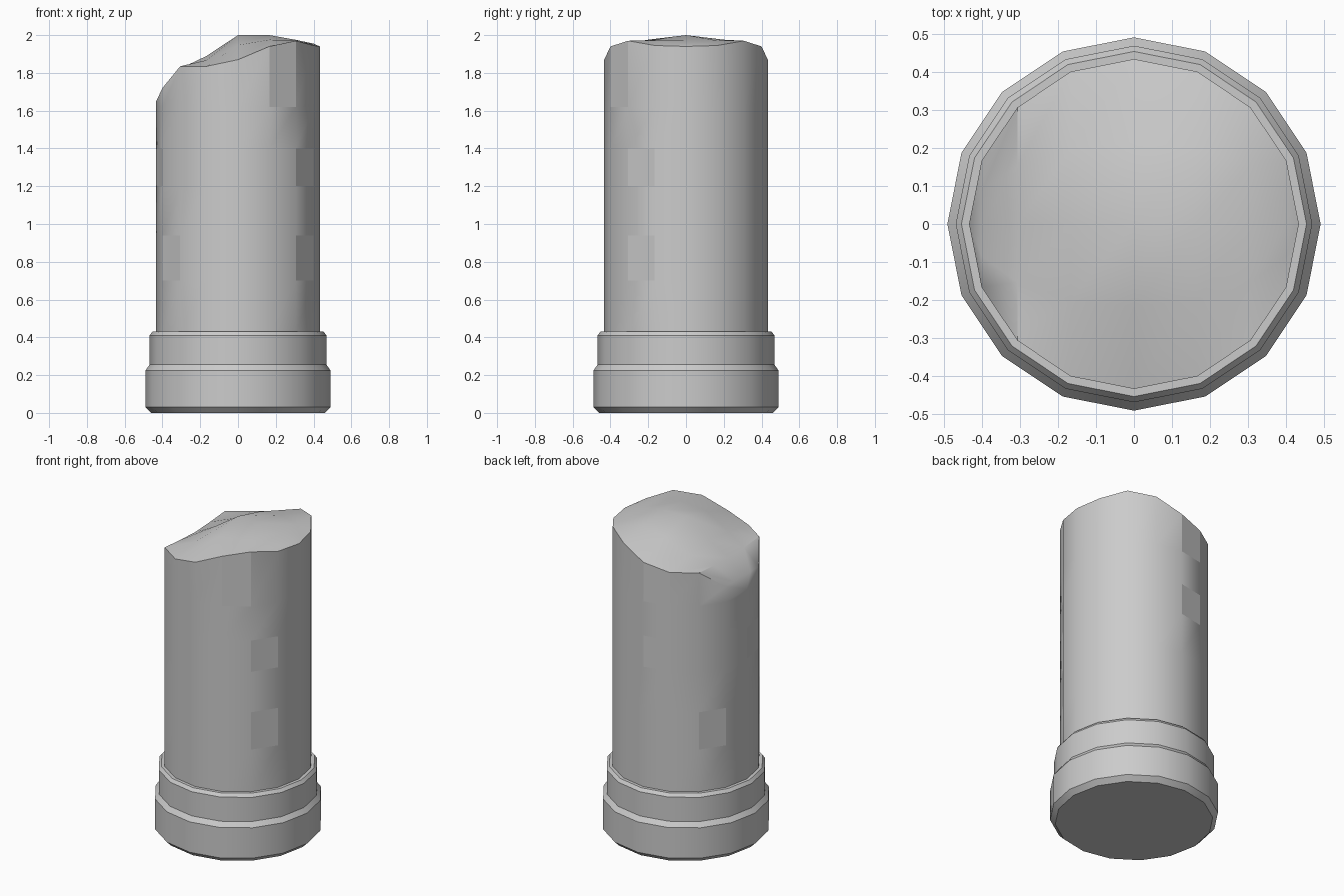
import bpy, bmesh, math

if "Cube" in bpy.data.objects:
    bpy.data.objects.remove(bpy.data.objects["Cube"], do_unlink=True)

SIDES = 16
stone = bpy.data.materials.new("grey stone")
stone.use_nodes = True
stone.diffuse_color = (0.6, 0.6, 0.6, 1)
stone.node_tree.nodes["Principled BSDF"].inputs["Base Color"].default_value = (0.6, 0.6, 0.6, 1)


def ring(bm, r, heights):
    """One 16-sided ring; heights is a number or one height per corner."""
    if not isinstance(heights, list):
        heights = [heights] * SIDES
    return [bm.verts.new((r * math.cos(math.tau * i / SIDES),
                          r * math.sin(math.tau * i / SIDES), z))
            for i, z in enumerate(heights)]


def bridge(bm, low, high):
    return [bm.faces.new((low[i], low[(i + 1) % SIDES], high[(i + 1) % SIDES], high[i]))
            for i in range(SIDES)]


def finish(bm, name, flat=()):
    bmesh.ops.recalc_face_normals(bm, faces=bm.faces)
    flat = [f.index for f in flat]
    me = bpy.data.meshes.new(name)
    bm.to_mesh(me)
    bm.free()
    me.materials.append(stone)
    ob = bpy.data.objects.new(name, me)
    bpy.context.collection.objects.link(ob)
    bpy.ops.object.select_all(action='DESELECT')
    ob.select_set(True)
    bpy.context.view_layer.objects.active = ob
    bpy.ops.object.shade_smooth_by_angle(angle=math.radians(30))
    for i in flat:
        me.polygons[i].use_smooth = False


# Stepped base with bevelled edges
bm = bmesh.new()
profile = [(0.46, 0), (0.49, 0.03), (0.49, 0.225), (0.468, 0.255), (0.468, 0.41), (0.453, 0.43)]
rings = [ring(bm, r, z) for r, z in profile]
for a, b in zip(rings, rings[1:]):
    bridge(bm, a, b)
bm.faces.new(rings[0])
bm.faces.new(rings[-1])
finish(bm, "column_base")

# Shaft with a broken rim, mirrored front to back
R = 0.433
half = [1.94, 1.945, 1.97, 1.94, 1.87, 1.835, 1.835, 1.72, 1.65]
rim_z = half + half[-2:0:-1]
bm = bmesh.new()
levels = [0.42, 0.7, 0.94, 1.2, 1.4, 1.62]
rings = [ring(bm, R, z) for z in levels] + [ring(bm, R, rim_z)]
rows = [bridge(bm, a, b) for a, b in zip(rings, rings[1:])]
rim = rings[-1]
bm.faces.new(rings[0])

# Broken top: a ridge along the middle, with a row of points either side
ridge_z = [1.955, 1.975, 2.0, 2.0, 1.89, 1.815, 1.72]
columns = []
for i, z in enumerate(ridge_z, 1):
    back, front = rim[i], rim[SIDES - i]
    x, y, edge = back.co
    mid = [bm.verts.new((x, y * t, z + (edge - z) * abs(t) ** 1.3)) for t in (0.5, 0, -0.5)]
    columns.append([back] + mid + [front])
for a, b in zip(columns, columns[1:]):
    for k in range(4):
        bm.faces.new((a[k], b[k], b[k + 1], a[k + 1]))
for tip, col in ((rim[0], columns[0]), (rim[8], columns[-1])):
    for k in range(4):
        bm.faces.new((tip, col[k], col[k + 1]))

# Worn flat patches (level, side)
bm.faces.index_update()
worn = [(1, 14), (3, 14), (5, 13), (3, 4), (1, 6), (3, 8), (1, 9), (5, 4)]
finish(bm, "broken_shaft", [rows[r][s] for r, s in worn])
